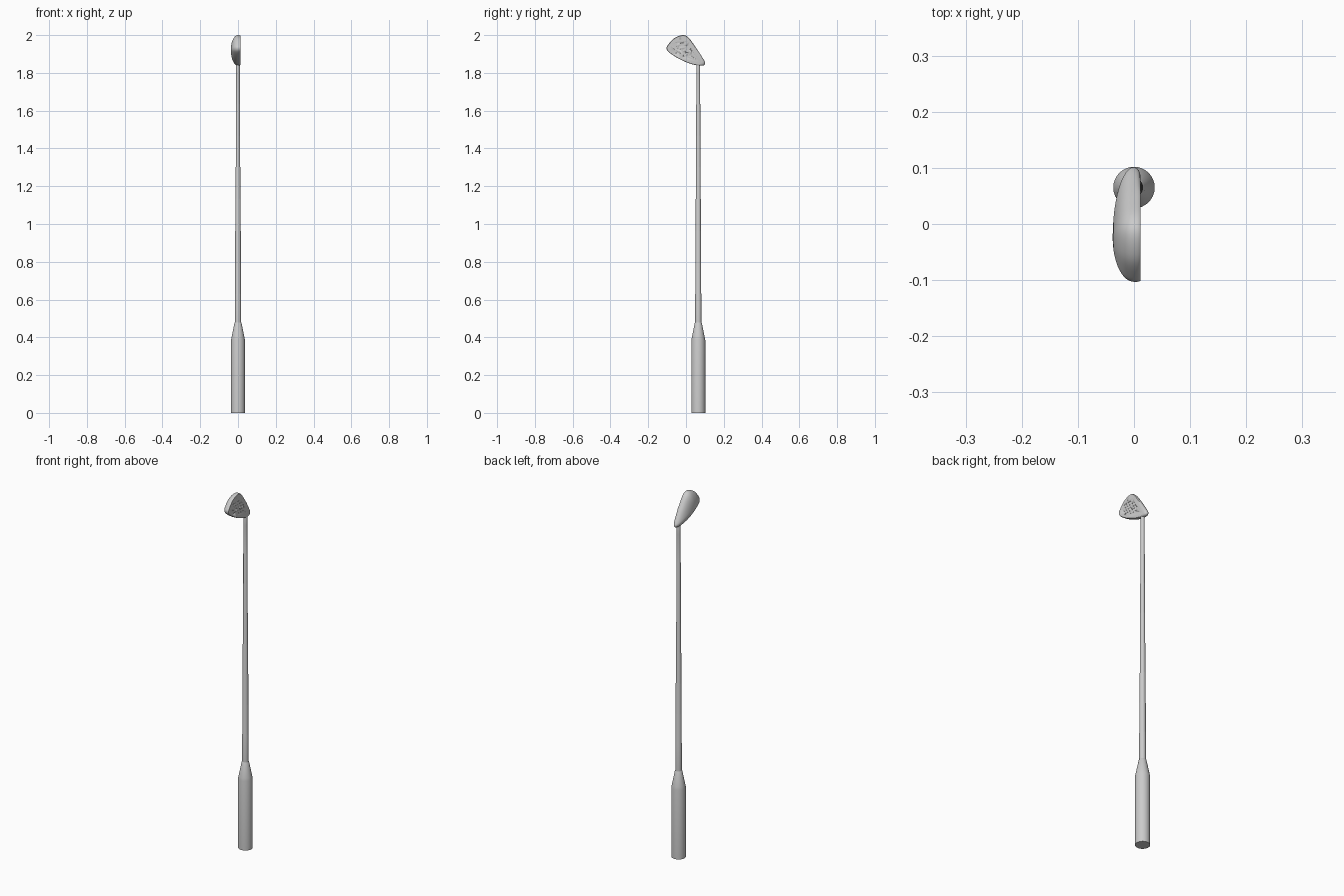
import bpy, bmesh, math
from mathutils import Vector

if "Cube" in bpy.data.objects:
    bpy.data.objects.remove(bpy.data.objects["Cube"])

AXIS_Y = 0.065


def finish(name, bm, angle=35):
    bmesh.ops.recalc_face_normals(bm, faces=bm.faces)
    me = bpy.data.meshes.new(name)
    bm.to_mesh(me)
    bm.free()
    ob = bpy.data.objects.new(name, me)
    bpy.context.collection.objects.link(ob)
    bpy.ops.object.select_all(action='DESELECT')
    ob.select_set(True)
    bpy.context.view_layer.objects.active = ob
    bpy.ops.object.shade_smooth_by_angle(angle=math.radians(angle))
    return ob


def skin(bm, rings):
    loops = [[bm.verts.new(p) for p in r] for r in rings]
    n = len(loops[0])
    for a, b in zip(loops, loops[1:]):
        for i in range(n):
            j = (i + 1) % n
            bm.faces.new((a[i], a[j], b[j], b[i]))
    bm.faces.new(loops[0])
    bm.faces.new(loops[-1])


def lathe(name, profile, sides=32):
    bm = bmesh.new()
    skin(bm, [[(r * math.cos(2 * math.pi * i / sides),
                AXIS_Y + r * math.sin(2 * math.pi * i / sides), z)
               for i in range(sides)] for r, z in profile])
    return finish(name, bm, 30)


# Grip with its tapered collar
lathe("grip", [(0.037, 0), (0.037, 0.385), (0.034, 0.40), (0.019, 0.475), (0.016, 0.48)])

# Stepped shaft, thinning towards the head
steps, z0, z1 = 8, 0.46, 1.80
profile = []
for k in range(steps):
    r = 0.0165 - 0.0065 * k / (steps - 1)
    a = z0 + (z1 - z0) * k / steps
    b = z0 + (z1 - z0) * (k + 1) / steps
    profile += [(r, a + (0.004 if k else 0)), (r, b)]
lathe("shaft", profile, 24)

# Neck running into the heel of the head
lathe("neck", [(0.0100, 1.79), (0.0100, 1.85), (0.007, 1.862)], 24)

# Head outline in the y-z plane, smoothed through its control points
ctrl = [(-0.103, 1.93), (-0.094, 1.950), (-0.062, 1.984), (-0.018, 2.0),
        (0.012, 1.988), (0.045, 1.945), (0.075, 1.900), (0.097, 1.864),
        (0.101, 1.848), (0.090, 1.839), (0.058, 1.840), (0.015, 1.851),
        (-0.040, 1.876), (-0.090, 1.909)]
ctrl = [Vector(p) for p in ctrl]
outline, n = [], len(ctrl)
for i in range(n):
    p0, p1, p2, p3 = (ctrl[(i + k) % n] for k in (-1, 0, 1, 2))
    for s in range(5):
        t = s / 5
        outline.append(0.5 * (2 * p1 + (p2 - p0) * t
                              + (2 * p0 - 5 * p1 + 4 * p2 - p3) * t * t
                              + (3 * p1 - p0 - 3 * p2 + p3) * t ** 3))

centre = Vector((-0.025, 1.922))


def ring(x, scale, heel=0.0):
    pts = []
    for p in outline:
        h = max(0.0, (p.x - 0.06) / 0.04)
        q = centre + (p - centre) * (scale - heel * h)
        pts.append((x, q.x, q.y))
    return pts


# Flat face, rounded rim, domed back
rings = [ring(0.012, 0.965, 0.10), ring(0.0105, 0.985, 0.06), ring(0.006, 1.0, 0.02), ring(0.0, 1.0)]
for k in range(1, 13):
    a = math.radians(88 * k / 12)
    rings.append(ring(-0.038 * math.sin(a), math.cos(a)))
bm = bmesh.new()
skin(bm, rings)
head = finish("club_head", bm, 40)

# Small dimples punched into the striking face
bm = bmesh.new()
for row in range(6):
    z = 1.890 + row * 0.017
    for col in range(6):
        y = -0.060 + col * 0.017 + (row % 2) * 0.0085
        if y + (z - 1.89) * 0.75 > 0.055 or z < 1.89 + (-0.02 - y) * 0.5:
            continue
        if z > 1.965 + (y + 0.06) * 0.4:
            continue
        res = bmesh.ops.create_cone(bm, cap_ends=True, segments=8,
                                    radius1=0.0022, radius2=0.0022, depth=0.006)
        for v in res["verts"]:
            x, w, d = v.co
            v.co = (0.012 + d, y + x, z + w)
cutter = finish("dimple_cutter", bm)
cutter.hide_render = True
cutter.hide_set(True)
mod = head.modifiers.new("dimples", 'BOOLEAN')
mod.operation = 'DIFFERENCE'
mod.solver = 'EXACT'
mod.object = cutter
